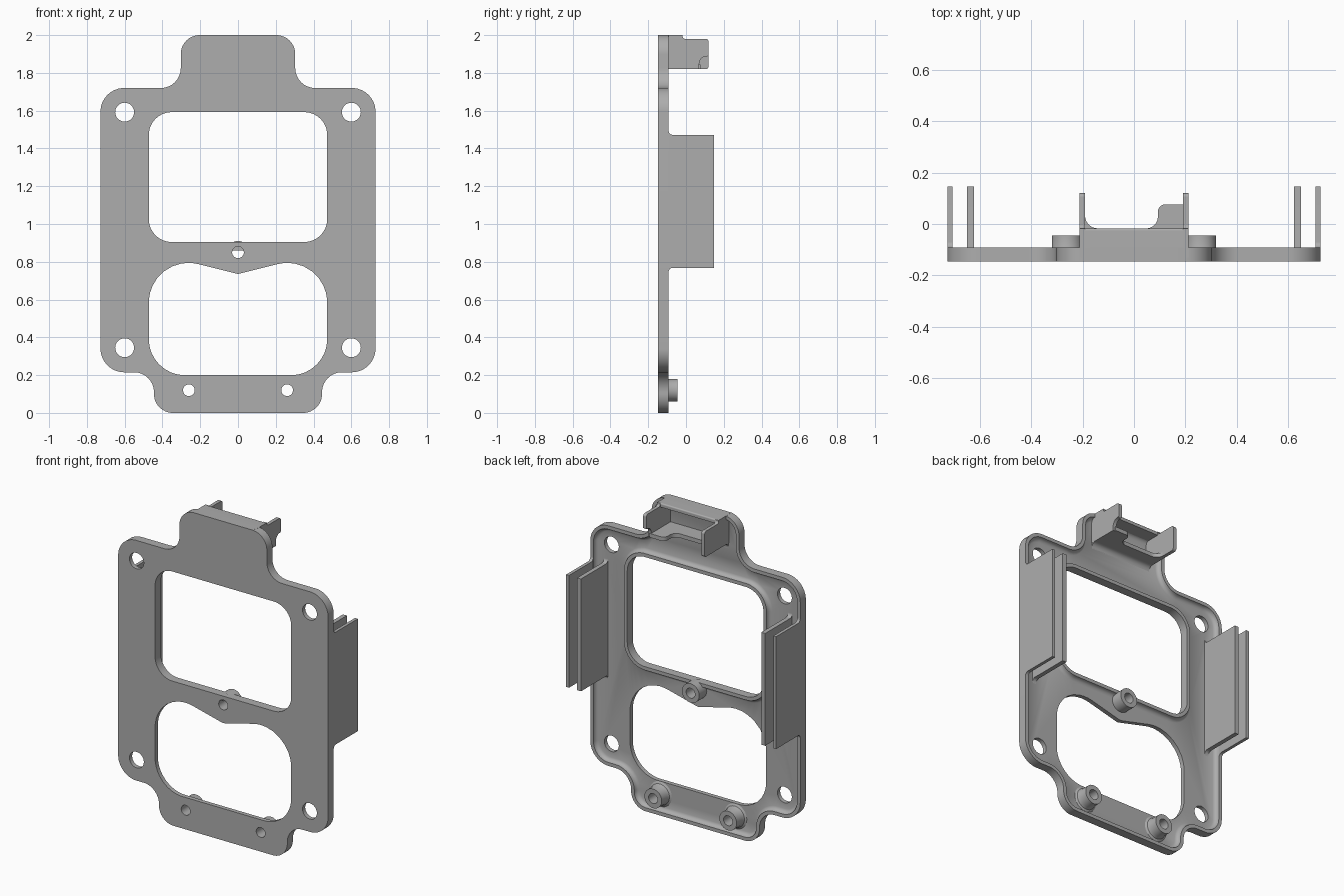
import bpy
import bmesh
import math
from mathutils import Vector

cube = bpy.data.objects.get("Cube")
if cube:
    bpy.data.objects.remove(cube)

# Single grey finish
grey = bpy.data.materials.new("plain_grey")
grey.use_nodes = True
COLOR = (0.42, 0.42, 0.42, 1)
grey.diffuse_color = COLOR
grey.node_tree.nodes["Principled BSDF"].inputs["Base Color"].default_value = COLOR

FRONT, RIM, FLOOR, FIN_END, BOSS_END = -0.147, -0.092, -0.12, 0.147, -0.045


def rounded(corners, steps=10):
    """Sample a closed polygon whose (u, v, radius) corners are filleted."""
    pts = []
    for i, (u, v, r) in enumerate(corners):
        p = Vector((u, v))
        if r == 0:
            pts.append(p)
            continue
        a = (Vector(corners[i - 1][:2]) - p).normalized()
        b = (Vector(corners[(i + 1) % len(corners)][:2]) - p).normalized()
        half = a.angle(b) / 2
        c = p + (a + b).normalized() * r / math.sin(half)
        reach = r / math.tan(half)
        start, end = p + a * reach - c, p + b * reach - c
        pts += [c + start.lerp(end, k / steps).normalized() * r for k in range(steps + 1)]
    return pts


def mirrored(half):
    """Close a right-hand chain of corners with its left-hand mirror."""
    return half + [(-u, v, r) for u, v, r in reversed(half) if u > 0]


def circle(x, z, r, n=32):
    return [Vector((x + r * math.cos(2 * math.pi * k / n),
                    z + r * math.sin(2 * math.pi * k / n))) for k in range(n)]


def offset(pts, d):
    """Move a counter-clockwise loop inward by d (outward if negative)."""
    out = []
    for i, p in enumerate(pts):
        t = (pts[(i + 1) % len(pts)] - pts[i - 1]).normalized()
        out.append(p + Vector((-t.y, t.x)) * d)
    return out


def finish(bm, name):
    bmesh.ops.recalc_face_normals(bm, faces=bm.faces)
    mesh = bpy.data.meshes.new(name)
    bm.to_mesh(mesh)
    bm.free()
    obj = bpy.data.objects.new(name, mesh)
    bpy.context.collection.objects.link(obj)
    mesh.materials.append(grey)
    bpy.ops.object.select_all(action="DESELECT")
    obj.select_set(True)
    bpy.context.view_layer.objects.active = obj
    bpy.ops.object.shade_smooth_by_angle(angle=math.radians(35))


def loft(bm, pts, profile):
    """Skin a loop through (inset, y) stations; return first and last rings."""
    rings = [[bm.verts.new((p.x, y, p.y)) for p in offset(pts, d)] for d, y in profile]
    n = len(pts)
    for a, b in zip(rings, rings[1:]):
        for i in range(n):
            j = (i + 1) % n
            bm.faces.new((a[i], a[j], b[j], b[i]))
    return rings[0], rings[-1]


def prism(name, corners, axis, lo, hi):
    """Extrude a filleted outline along one axis."""
    place = {"x": lambda p, h: (h, p.x, p.y), "z": lambda p, h: (p.x, p.y, h)}[axis]
    pts = rounded(corners)
    bm = bmesh.new()
    a, b = [[bm.verts.new(place(p, h)) for p in pts] for h in (lo, hi)]
    bm.faces.new(a)
    bm.faces.new(b)
    for i in range(len(pts)):
        j = (i + 1) % len(pts)
        bm.faces.new((a[i], a[j], b[j], b[i]))
    finish(bm, name)


# Face plate: outline, two windows and screw holes, with raised rear rims
outline = rounded(mirrored([(0.445, 0, 0.1), (0.445, 0.215, 0.105), (0.728, 0.215, 0.125),
                            (0.728, 1.72, 0.125), (0.303, 1.72, 0.105), (0.303, 2.0, 0.1)]))
upper_window = rounded(mirrored([(0.472, 0.905, 0.12), (0.472, 1.592, 0.12)]))
lower_window = rounded(mirrored([(0.472, 0.2, 0.19), (0.472, 0.853, 0.21), (0, 0.735, 0.04)]))
rim = [(0, FRONT), (0, RIM), (0.022, RIM), (0.024, RIM - 0.012),
       (0.031, FLOOR + 0.006), (0.044, FLOOR)]
bosses = [(-0.26, 0.12), (0.26, 0.12), (0, 0.85)]
plain = [(0, FRONT), (0, FLOOR)]

bm = bmesh.new()
ends = [loft(bm, outline, rim),
        loft(bm, upper_window, [(-d, y) for d, y in rim]),
        loft(bm, lower_window, plain)]
for x in (-0.6, 0.6):
    for z in (0.345, 1.592):
        ends.append(loft(bm, circle(x, z, 0.05), plain))
for x, z in bosses:
    ends.append(loft(bm, circle(x, z, 0.031), plain))
for side in (0, 1):
    edges = [bm.edges.get((r[side][i - 1], r[side][i])) for r in ends for i in range(len(r[side]))]
    bmesh.ops.triangle_fill(bm, use_beauty=True, edges=edges, normal=(0, 2 * side - 1, 0))
finish(bm, "face_plate")

# Hollow screw bosses; the lower pair flares into the plate
for i, (x, z) in enumerate(bosses):
    bm = bmesh.new()
    flare = [(-0.018, FLOOR), (-0.006, FLOOR + 0.007), (0, FLOOR + 0.022)] if x else [(0, FLOOR)]
    loft(bm, circle(x, z, 0.06), flare + [(0, BOSS_END), (0.029, BOSS_END), (0.029, FLOOR)])
    finish(bm, f"screw_boss_{i + 1}")


# Paired side fins forming a slot on each side
def fin_profile(base):
    return [(FLOOR - 0.01, 0.74, 0), (base, 0.74, 0), (base, 0.768, 0.022), (FIN_END, 0.768, 0),
            (FIN_END, 1.472, 0), (base, 1.472, 0.022), (base, 1.5, 0), (FLOOR - 0.01, 1.5, 0)]


for side, label in ((-1, "right"), (1, "left")):
    for part, base, a, b in (("outer", RIM, 0.708, 0.728), ("inner", FLOOR, 0.625, 0.652)):
        prism(f"{label}_{part}_fin", fin_profile(base), "x", *sorted((side * a, side * b)))

# Top holder: lintel, side walls, shelf with a tab, and the fillet beneath
INSIDE = FLOOR - 0.01
wall_top = [(0.12, 1.98, 0.015), (-0.018, 1.98, 0.015), (-0.018, 2.0, 0), (INSIDE, 2.0, 0)]
prism("right_holder_wall", [(INSIDE, 1.82, 0), (0.12, 1.82, 0.015)] + wall_top,
      "x", -0.213, -0.191)
prism("left_holder_wall", [(INSIDE, 1.82, 0), (0.07, 1.82, 0), (0.07, 1.888, 0.04),
                           (0.12, 1.888, 0.008)] + wall_top, "x", 0.191, 0.213)
prism("holder_lintel", [(INSIDE, 1.976, 0), (-0.018, 1.976, 0), (-0.018, 2.0, 0.008),
                        (INSIDE, 2.0, 0)], "x", -0.212, 0.212)
prism("holder_shelf", [(-0.2, INSIDE, 0), (0.2, INSIDE, 0), (0.2, 0.077, 0), (0.093, 0.077, 0.03),
                       (0.093, -0.017, 0.045), (-0.191, -0.017, 0.05), (-0.191, 0.035, 0),
                       (-0.2, 0.035, 0)], "z", 1.82, 1.845)
prism("holder_fillet", [(INSIDE, 1.785, 0), (FLOOR, 1.785, 0), (FLOOR, 1.82, 0.03),
                        (-0.08, 1.82, 0), (-0.08, 1.83, 0), (INSIDE, 1.83, 0)],
      "x", -0.212, 0.212)
